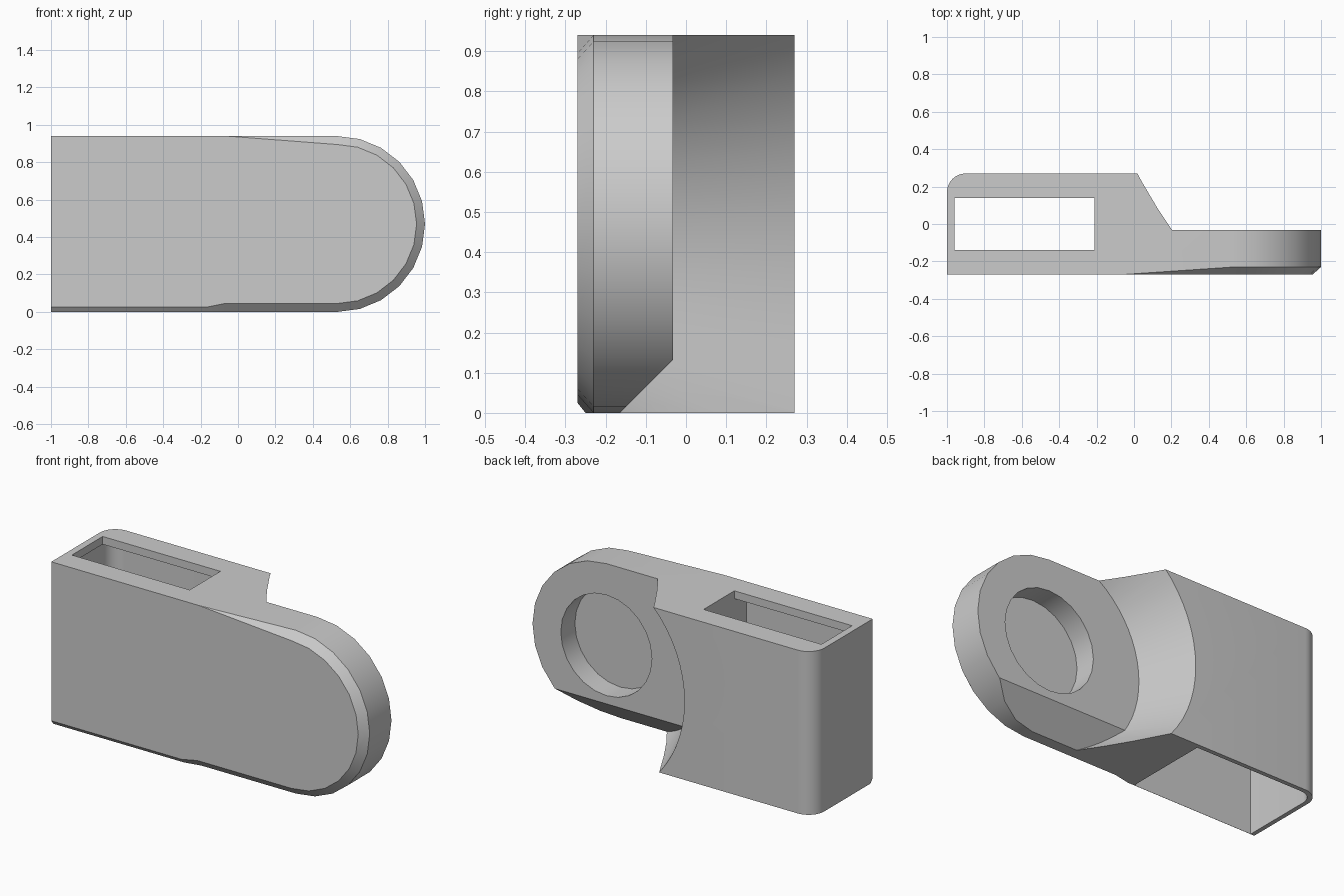
import bpy, bmesh, math

if "Cube" in bpy.data.objects:
    bpy.data.objects.remove(bpy.data.objects["Cube"])

CX, CZ, R = 0.53, 0.47, 0.47          # centre and radius of the rounded end

grey = bpy.data.materials.new("plain_grey")
grey.diffuse_color = (0.6, 0.6, 0.6, 1)
grey.use_nodes = True
grey.node_tree.nodes["Principled BSDF"].inputs["Base Color"].default_value = grey.diffuse_color


def make_object(name, bm):
    bmesh.ops.recalc_face_normals(bm, faces=bm.faces)
    mesh = bpy.data.meshes.new(name)
    bm.to_mesh(mesh)
    bm.free()
    obj = bpy.data.objects.new(name, mesh)
    bpy.context.collection.objects.link(obj)
    return obj


def loft(name, rings):
    """Closed solid through matching rings of points."""
    bm = bmesh.new()
    loops = [[bm.verts.new(p) for p in ring] for ring in rings]
    n = len(loops[0])
    for a, b in zip(loops, loops[1:]):
        for i in range(n):
            j = (i + 1) % n
            bm.faces.new((a[i], a[j], b[j], b[i]))
    bm.faces.new(loops[0])
    bm.faces.new(loops[-1])
    bmesh.ops.remove_doubles(bm, verts=bm.verts, dist=1e-5)
    return make_object(name, bm)


def circle(cx, cz, r, y, n):
    return [(cx + r * math.cos(2 * math.pi * i / n), y,
             cz + r * math.sin(2 * math.pi * i / n)) for i in range(n)]


def rounded_plan(x0, x1, y0, y1, r, z, n=8):
    """Rectangle in plan with its back left corner rounded."""
    pts = [(x0, y0, z), (x1, y0, z), (x1, y1, z)]
    for i in range(n + 1):
        a = math.pi / 2 * (1 + i / n)
        pts.append((x0 + r + r * math.cos(a), y1 - r + r * math.sin(a), z))
    return pts


def cut(obj, cutter, operation='DIFFERENCE'):
    mod = obj.modifiers.new("cut", 'BOOLEAN')
    mod.object, mod.operation, mod.solver = cutter, operation, 'EXACT'
    bpy.context.view_layer.update()
    graph = bpy.context.evaluated_depsgraph_get()
    mesh = bpy.data.meshes.new_from_object(obj.evaluated_get(graph))
    obj.modifiers.clear()
    obj.data = mesh
    bpy.data.objects.remove(cutter)


# Body: front ring, chamfer ring and back ring of the D-shaped outline
front = [(-1, -.27, .025), (-.17, -.27, .025), (-.07, -.27, .045)]
mid = [(-1, -.25, 0), (-.17, -.25, 0), (-.07, -.23, 0)]
for i in range(13):
    a = math.radians(-90 + 15 * i)
    c, s = math.cos(a), math.sin(a)
    front.append((CX + (R - .045) * c, -.27, CZ + (R - .045) * s))
    mid.append((CX + R * c, -.23, CZ + R * s))
for x in (-.06, -1):
    front.append((x, -.27, .94))
    mid.append((x, -.27, .94))
back = [(x, .27, z) for x, y, z in mid]
body = loft("bracket_body", [front, mid, back])

# Rounded back left corner
bm = bmesh.new()
bm.from_mesh(body.data)
corner = [e for e in bm.edges
          if all(v.co.x < -.99 and v.co.y > .26 for v in e.verts)]
bmesh.ops.bevel(bm, geom=corner, offset=.1, segments=8, profile=.5, affect='EDGES')
bm.to_mesh(body.data)
bm.free()

# Conical cut behind the tongue, stopping at the tongue's back and its bevel
cone = loft("cone_cutter", [circle(CX, .45, .59 + .397 * (y + .03), y, 64)
                            for y in (-.25, .4)])
profile = [(-1, 2), (-.032, 2), (-.032, .133), (-.465, -.3), (-1, -.3)]
keep = loft("tongue_keep", [[(x, y, z) for y, z in profile] for x in (-2, 2)])
cut(cone, keep)
cut(body, cone)

# Round recess in the tongue
cut(body, loft("recess_cutter", [circle(CX, CZ, .29, y, 24) for y in (-.16, .1)]))

# Cavity open at the bottom, with a narrower slot through the top
cut(body, loft("cavity_cutter", [rounded_plan(-.975, -.21, -.249, .245, .08, z)
                                 for z in (-.1, .895)]))
cut(body, loft("slot_cutter", [[(-.96, -.14, z), (-.21, -.14, z),
                                (-.21, .14, z), (-.96, .14, z)] for z in (.5, 1.1)]))

# Finish
body.data.materials.clear()
body.data.materials.append(grey)
for p in body.data.polygons:
    p.material_index = 0
bpy.ops.object.select_all(action='DESELECT')
body.select_set(True)
bpy.context.view_layer.objects.active = body
bpy.ops.object.shade_smooth_by_angle(angle=math.radians(30))
